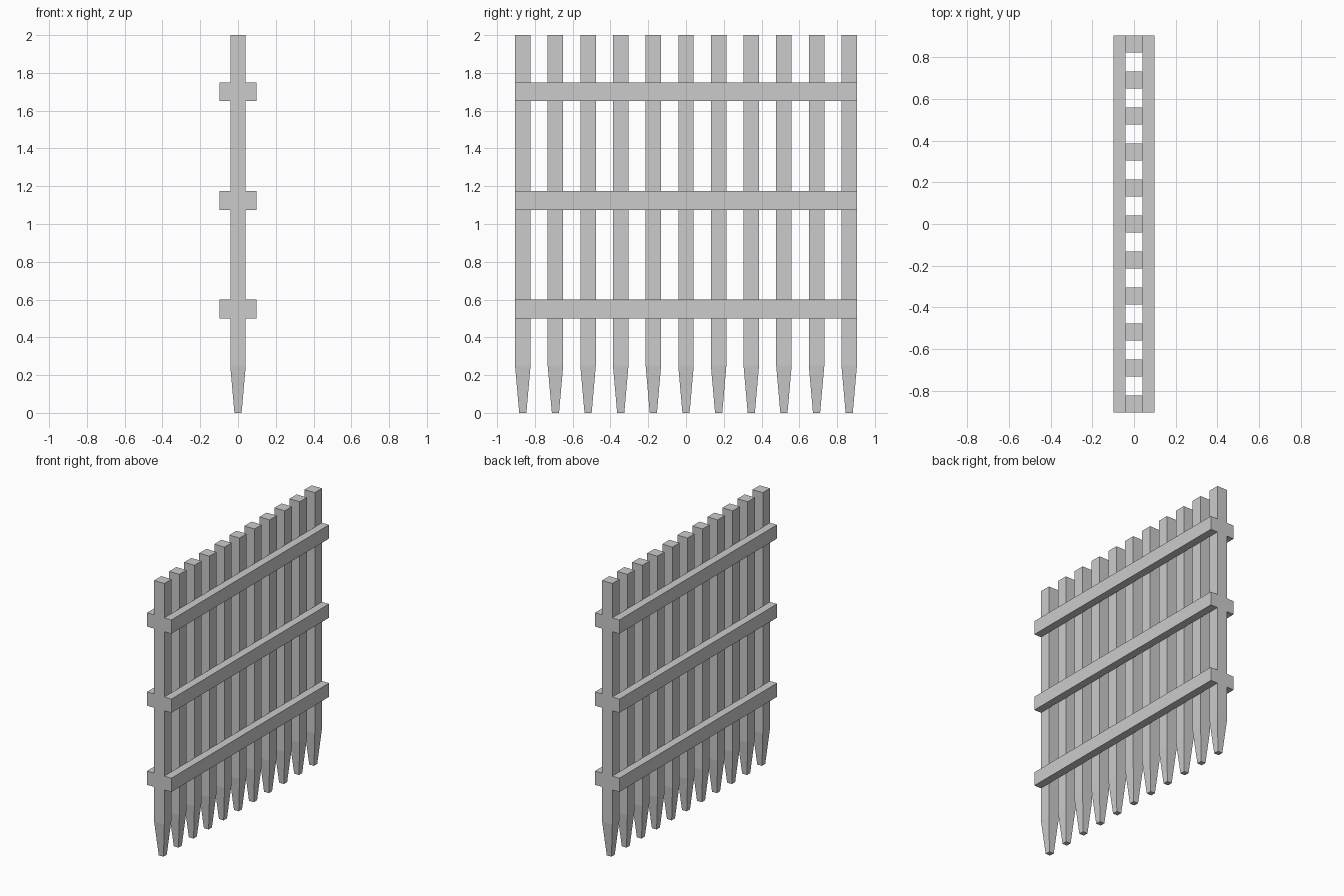
import bpy, bmesh

if "Cube" in bpy.data.objects:
    bpy.data.objects.remove(bpy.data.objects["Cube"])

HALF = 0.041        # half thickness of a picket
TIP = 0.019         # half thickness at its foot
HALF_LEN = 0.905    # half length of the fence
COUNT = 11


def finish(name, bm):
    bmesh.ops.recalc_face_normals(bm, faces=bm.faces)
    mesh = bpy.data.meshes.new(name)
    bm.to_mesh(mesh)
    bm.free()
    obj = bpy.data.objects.new(name, mesh)
    bpy.context.collection.objects.link(obj)
    return obj


def picket(name, y):
    # Square sections lofted from the narrow foot to the flat top
    bm = bmesh.new()
    rings = []
    for z, h in ((0, TIP), (0.25, HALF), (2.0, HALF)):
        corners = ((-h, -h), (h, -h), (h, h), (-h, h))
        rings.append([bm.verts.new((a, b, z)) for a, b in corners])
    for low, high in zip(rings, rings[1:]):
        for i in range(4):
            j = (i + 1) % 4
            bm.faces.new((low[i], low[j], high[j], high[i]))
    bm.faces.new(rings[0][::-1])
    bm.faces.new(rings[-1])
    finish(name, bm).location.y = y


def rail(name, x0, x1, z0, z1):
    bm = bmesh.new()
    bmesh.ops.create_cube(bm, size=1)
    bmesh.ops.scale(bm, vec=(x1 - x0, 2 * HALF_LEN, z1 - z0), verts=bm.verts)
    finish(name, bm).location = ((x0 + x1) / 2, 0, (z0 + z1) / 2)


# Pointed pickets
step = 2 * (HALF_LEN - HALF) / (COUNT - 1)
for i in range(COUNT):
    picket(f"picket_{i + 1}", (i - (COUNT - 1) / 2) * step)

# Three pairs of rails clasping the pickets
for level, z in (("lower", 0.5), ("middle", 1.075), ("upper", 1.65)):
    rail(f"{level}_rail_right", HALF, 0.098, z, z + 0.1)
    rail(f"{level}_rail_left", -0.098, -HALF, z, z + 0.1)
